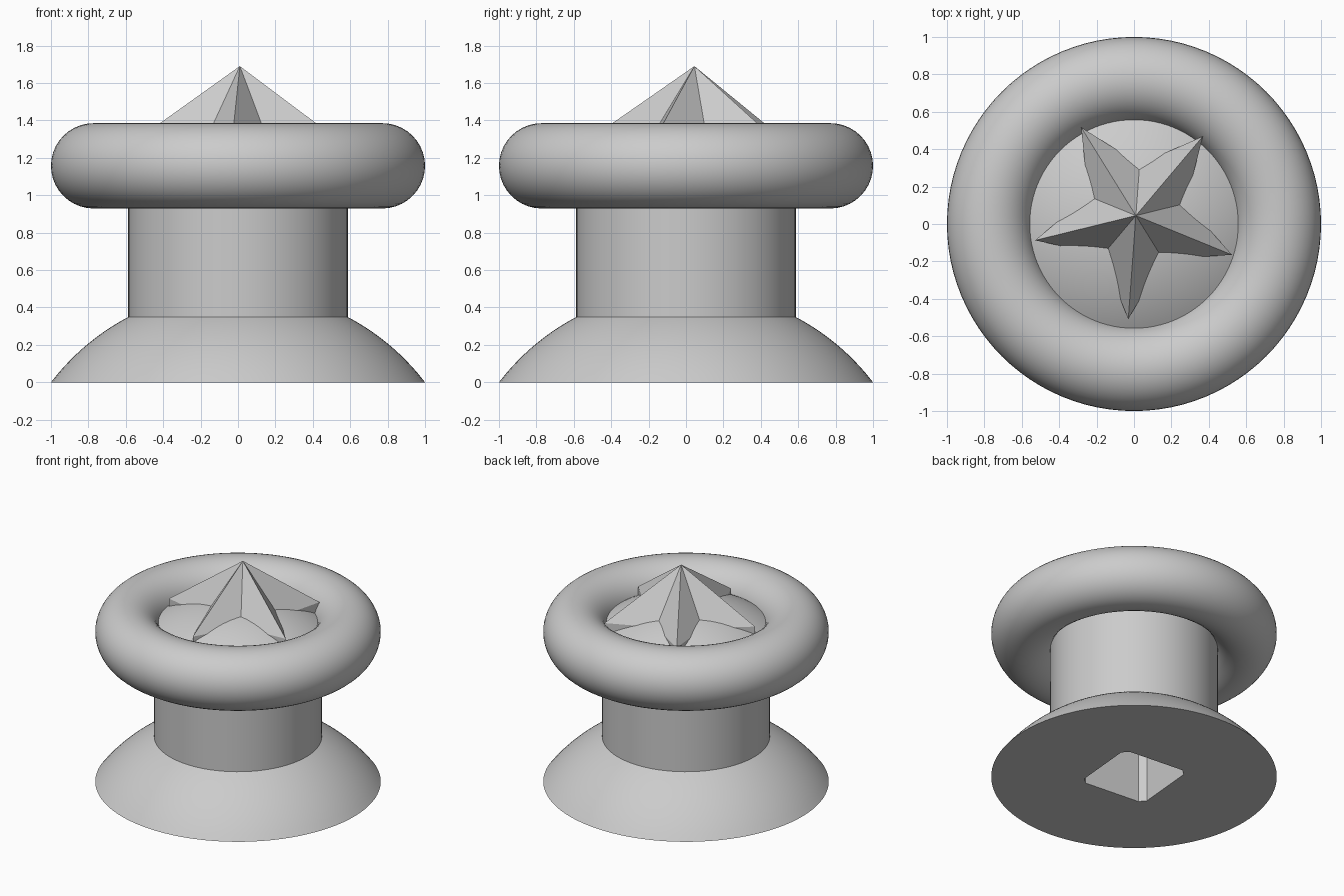
import bpy, bmesh, math
from mathutils import Vector

old = bpy.data.objects.get("Cube")
if old:
    bpy.data.objects.remove(old, do_unlink=True)

grey = bpy.data.materials.new("plain_grey")
grey.use_nodes = True
grey.diffuse_color = (0.6, 0.6, 0.6, 1)
grey.node_tree.nodes["Principled BSDF"].inputs["Base Color"].default_value = (0.6, 0.6, 0.6, 1)


def make_object(name, bm, smooth=False):
    bmesh.ops.recalc_face_normals(bm, faces=bm.faces)
    mesh = bpy.data.meshes.new(name)
    bm.to_mesh(mesh)
    bm.free()
    mesh.materials.append(grey)
    obj = bpy.data.objects.new(name, mesh)
    bpy.context.collection.objects.link(obj)
    bpy.ops.object.select_all(action='DESELECT')
    obj.select_set(True)
    bpy.context.view_layer.objects.active = obj
    if smooth:
        bpy.ops.object.shade_smooth_by_angle(angle=math.radians(30))
    return obj


def lathe(name, profile, closed=False, steps=96):
    bm = bmesh.new()
    verts = [bm.verts.new((r, 0, z)) for r, z in profile]
    edges = [bm.edges.new(p) for p in zip(verts, verts[1:])]
    if closed:
        edges.append(bm.edges.new((verts[-1], verts[0])))
    bmesh.ops.spin(bm, geom=verts + edges, axis=(0, 0, 1), cent=(0, 0, 0),
                   angle=math.tau, steps=steps)
    bmesh.ops.remove_doubles(bm, verts=bm.verts, dist=0.0005)
    return make_object(name, bm, smooth=True)


def prism(bm, ring, z0, z1):
    """Bottom face and walls; returns the top ring."""
    low = [bm.verts.new((x, y, z0)) for x, y in ring]
    top = [bm.verts.new((x, y, z1)) for x, y in ring]
    bm.faces.new(low)
    n = len(ring)
    for i in range(n):
        j = (i + 1) % n
        bm.faces.new((low[i], low[j], top[j], top[i]))
    return top


def polar(r, degrees, cx=0, cy=0):
    a = math.radians(degrees)
    return cx + r * math.cos(a), cy + r * math.sin(a)


# Flared foot, column and domed top as one turned body
COL = 0.587
profile = [(0, 0)]
for i in range(13):
    r = 1 + (COL - 1) * i / 12
    profile.append((r, math.sqrt(1.585 - r * r) - 0.765))
for i in range(13):
    r = COL * (1 - i / 12)
    profile.append((r, 0.285 + math.sqrt(1.21 - r * r)))
body = lathe("body", profile)

# Square socket with blunted corners, cut up into the foot
bm = bmesh.new()
ring = [polar(0.35, 40 + 90 * k + d) for k in range(4) for d in (-5, 5)]
bm.faces.new(prism(bm, ring, -0.1, 0.6))
cutter = make_object("socket_cutter", bm)
cutter.hide_render = True
cut = body.modifiers.new("socket", 'BOOLEAN')
cut.operation = 'DIFFERENCE'
cut.solver = 'EXACT'
cut.object = cutter
bpy.context.view_layer.objects.active = body
bpy.ops.object.modifier_apply(modifier=cut.name)
bpy.data.objects.remove(cutter, do_unlink=True)

# Rounded rim
TUBE = 0.228
lathe("rim", [(0.772 + TUBE * math.cos(math.tau * i / 40),
               1.157 + TUBE * math.sin(math.tau * i / 40)) for i in range(40)], closed=True)

# Faceted five-pointed star rising to a peak
CX, CY = 0.01, 0.045
bm = bmesh.new()
ring = [polar(0.275 if k % 2 else 0.555, 49.8 + 36 * k, CX, CY) for k in range(10)]
top = prism(bm, ring, 1.1, 1.305)
peak = bm.verts.new(Vector((CX, CY, 1.69)))
for a, b in zip(top, top[1:] + top[:1]):
    bm.faces.new((a, b, peak))
make_object("star", bm)
